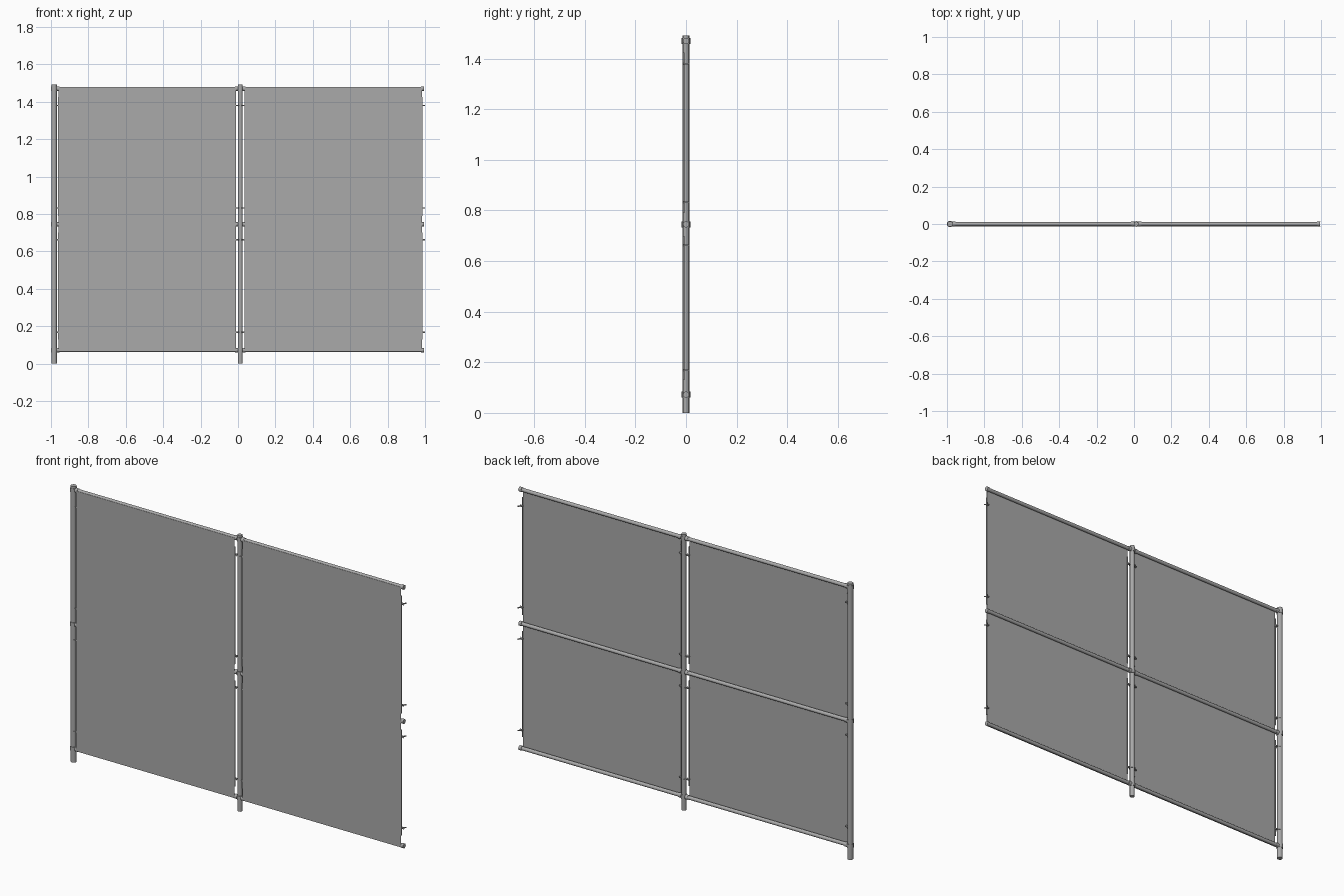
import bpy, bmesh
from math import pi, sin, cos
from mathutils import Matrix, Vector

cube = bpy.data.objects.get("Cube")
if cube:
    bpy.data.objects.remove(cube, do_unlink=True)


def material(name, value):
    m = bpy.data.materials.new(name)
    m.use_nodes = True
    color = (value, value, value, 1)
    m.diffuse_color = color
    m.node_tree.nodes["Principled BSDF"].inputs["Base Color"].default_value = color
    return m


STEEL = material("galvanised steel grey", 0.4)


def finish(bm, name, smooth=True):
    mesh = bpy.data.meshes.new(name)
    bmesh.ops.recalc_face_normals(bm, faces=bm.faces[:])
    bm.to_mesh(mesh)
    bm.free()
    obj = bpy.data.objects.new(name, mesh)
    bpy.context.collection.objects.link(obj)
    mesh.materials.append(STEEL)
    if smooth:
        bpy.ops.object.select_all(action='DESELECT')
        obj.select_set(True)
        bpy.context.view_layer.objects.active = obj
        bpy.ops.object.shade_smooth_by_angle()
    return obj


def tube(name, start, end, radius, sides=16):
    a, b = Vector(start), Vector(end)
    bm = bmesh.new()
    turn = (b - a).to_track_quat('Z', 'Y').to_matrix().to_4x4()
    bmesh.ops.create_cone(bm, cap_ends=True, segments=sides, radius1=radius,
                          radius2=radius, depth=(b - a).length,
                          matrix=Matrix.Translation((a + b) / 2) @ turn)
    return finish(bm, name)


def box(name, low, high):
    a, b = Vector(low), Vector(high)
    bm = bmesh.new()
    bmesh.ops.create_cube(bm, size=1, matrix=Matrix.Translation((a + b) / 2)
                          @ Matrix.Diagonal((*(b - a), 1)))
    return finish(bm, name, False)


def strap(name, x, z, side):
    """Thin band hugging the panel side of a post."""
    bm = bmesh.new()
    rings = []
    for i in range(9):
        angle = -1.05 + i * 2.1 / 8
        rings.append([bm.verts.new((x + side * r * cos(angle), r * sin(angle), z + h))
                      for r, h in ((0.015, -0.003), (0.017, -0.003),
                                   (0.017, 0.003), (0.015, 0.003))])
    for a, b in zip(rings, rings[1:]):
        for k in range(4):
            n = (k + 1) % 4
            bm.faces.new((a[k], a[n], b[n], b[k]))
    bm.faces.new(rings[0])
    bm.faces.new(rings[-1])
    finish(bm, name)


END_POST, MID_POST, OPEN_END = -0.983, 0.012, 1.007
RAILS = {"bottom": 0.072, "middle": 0.745, "top": 1.47}
STRAPS = (0.168, 0.662, 0.832, 1.38)
BARS = ((0.13, 0.70), (0.79, 1.425))
SHEET_Y = -0.0115

# Upright posts with a cap and rail collars
for label, x, radius in (("end", END_POST, 0.0148), ("middle", MID_POST, 0.0128)):
    tube(label + "_post", (x, 0, 0), (x, 0, 1.492), radius)
    for level, z in RAILS.items():
        tube(f"{label}_{level}_collar", (x, 0, z - 0.012), (x, 0, z + 0.012), radius + 0.0022)

# Two bays, the last one left open for the next post
for bay, x0, x1 in (("right", END_POST, MID_POST), ("left", MID_POST, OPEN_END)):
    for level, z in RAILS.items():
        tube(f"{bay}_{level}_rail", (x0 + 0.014, 0, z), (x1 - 0.014, 0, z), 0.0098)
        for x, side in ((x0, 1), (x1, -1)):
            tube(f"{bay}_{level}_rail_cup", (x + side * 0.012, 0, z),
                 (x + side * 0.028, 0, z), 0.0122)

    # Thin infill sheet on the front of the rails
    box(bay + "_mesh_sheet", (x0 + 0.024, SHEET_Y - 0.0008, 0.066),
        (x1 - 0.024, SHEET_Y + 0.0008, 1.473))

    # Tension bars and the straps that tie them to the posts
    for x, side in ((x0, 1), (x1, -1)):
        edge = x + side * 0.0235
        for low, high in BARS:
            box(bay + "_tension_bar", (edge - 0.002, -0.0125, low), (edge + 0.002, -0.0065, high))
        for z in STRAPS:
            strap(bay + "_strap", x, z, side)
            ends = sorted((x + side * 0.016, x + side * 0.029))
            box(bay + "_strap_tab", (ends[0], -0.008, z - 0.003), (ends[1], 0.003, z + 0.003))
